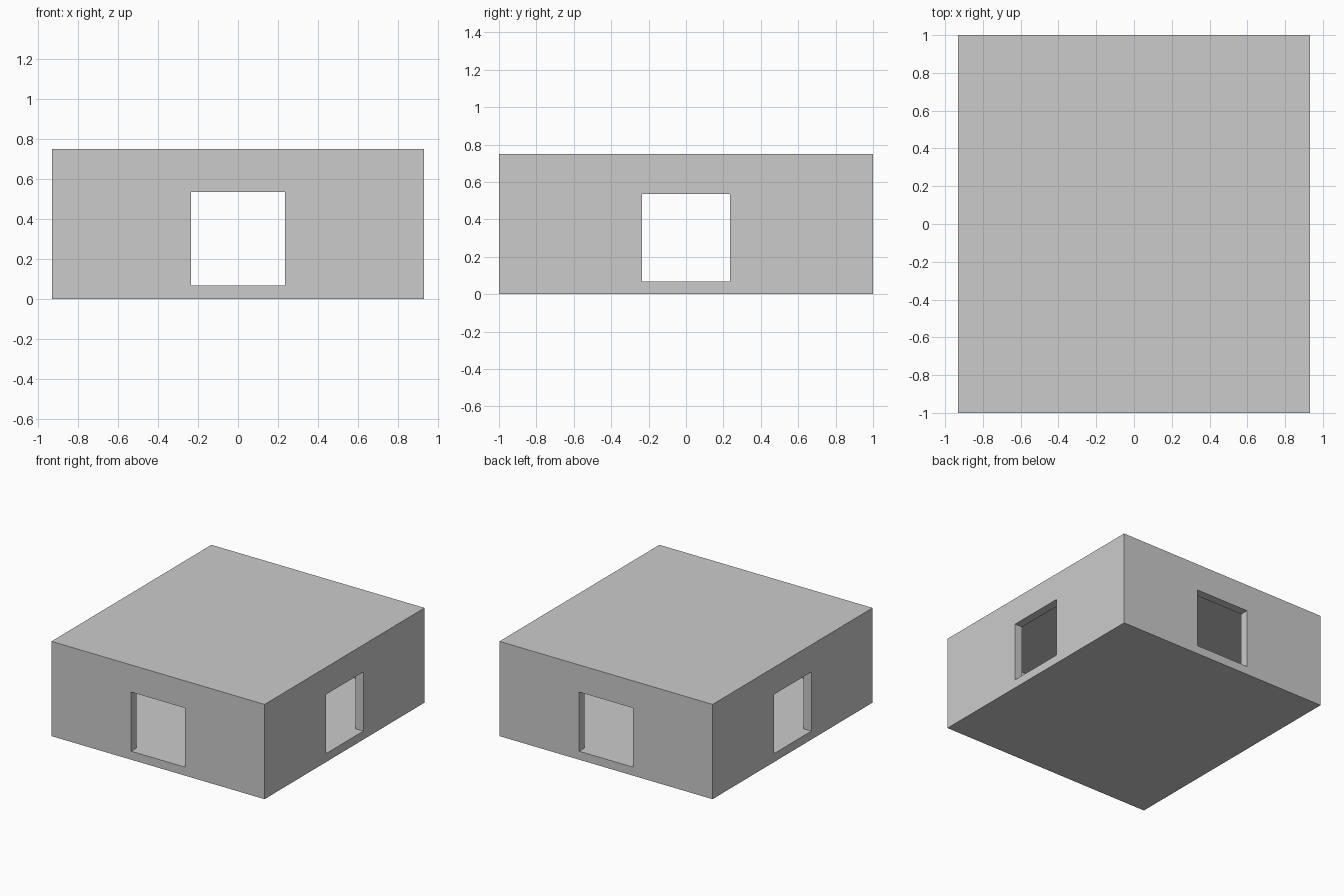
import bpy

if "Cube" in bpy.data.objects:
    bpy.data.objects.remove(bpy.data.objects["Cube"])

# Main sizes
HX, HY, H = 0.933, 1.0, 0.75      # outer half width, half depth, height
T = 0.067                         # wall, floor and ceiling thickness
WIN, WIN_TOP = 0.235, 0.535       # window half width and head height


def box(name, hx, hy, z0, z1):
    """Box centred on x = y = 0 between two heights."""
    bpy.ops.mesh.primitive_cube_add(size=1, location=(0, 0, (z0 + z1) / 2))
    ob = bpy.context.object
    ob.name = name
    ob.scale = (2 * hx, 2 * hy, z1 - z0)
    bpy.ops.object.transform_apply(location=True, rotation=False, scale=True)
    return ob


# Outer shell of the room
room = box("room_shell", HX, HY, 0, H)

# Hollow interior, then window openings through opposite walls, flush with the floor
cutters = [
    box("interior_cutter", HX - T, HY - T, T, H - T),
    box("front_back_window_cutter", WIN, HY + 0.2, T, WIN_TOP),
    box("side_window_cutter", HX + 0.2, WIN, T, WIN_TOP),
]

bpy.context.view_layer.objects.active = room
for cutter in cutters:
    mod = room.modifiers.new(cutter.name, 'BOOLEAN')
    mod.operation = 'DIFFERENCE'
    mod.solver = 'EXACT'
    mod.object = cutter
    bpy.ops.object.modifier_apply(modifier=mod.name)

# Helpers are no longer needed once the cuts are applied
for cutter in cutters:
    bpy.data.objects.remove(cutter)
